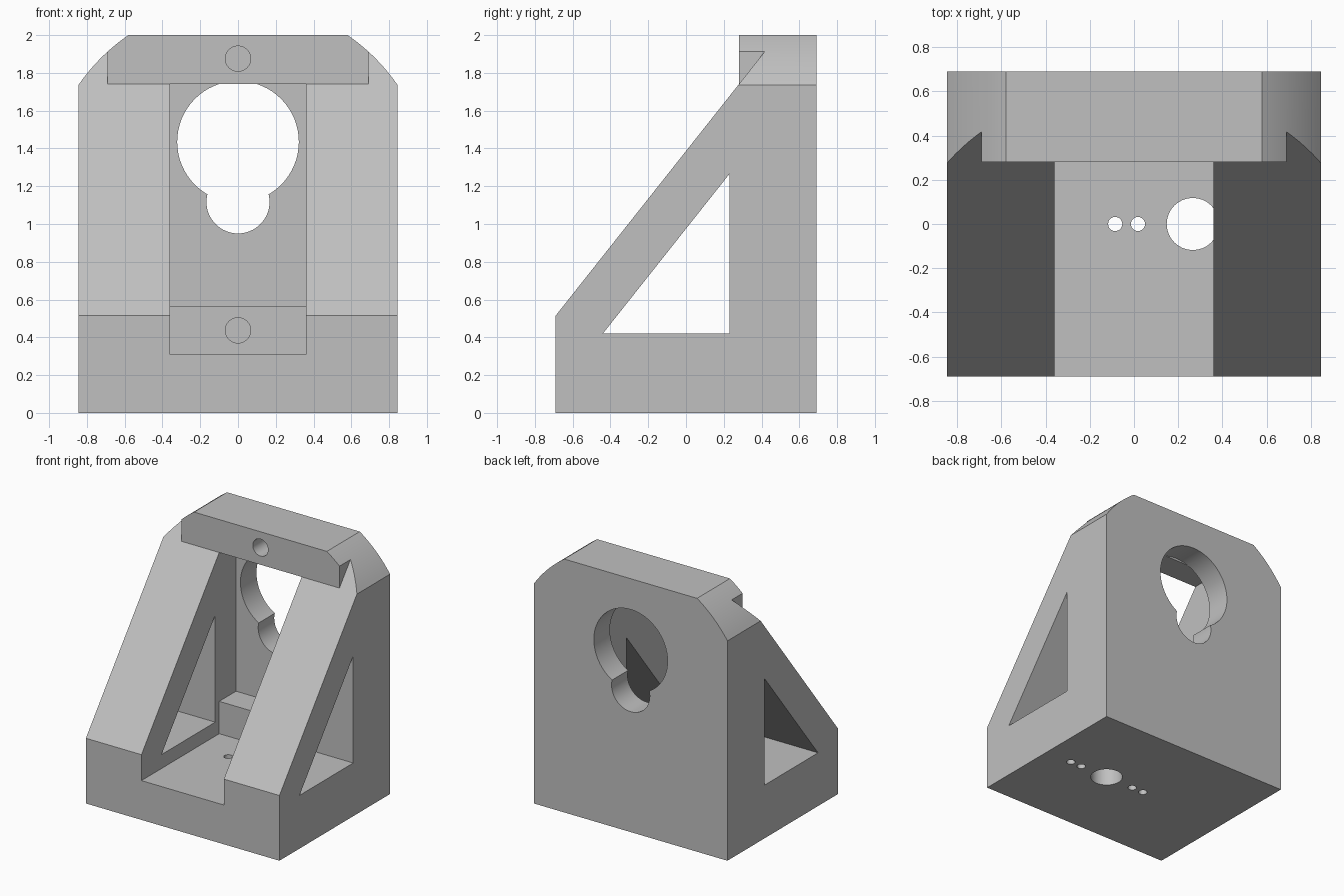
import bpy, bmesh, math
from mathutils import Vector

cube = bpy.data.objects.get("Cube")
if cube:
    bpy.data.objects.remove(cube, do_unlink=True)

grey = bpy.data.materials.new("plain grey")
grey.use_nodes = True
COLOUR = (0.53, 0.53, 0.53, 1)
grey.diffuse_color = COLOUR
grey.node_tree.nodes["Principled BSDF"].inputs["Base Color"].default_value = COLOUR


def prism(name, points, axis, start, end):
    """Extrude a 2D outline along one axis."""
    place = {"x": lambda u, v: (start, u, v),
             "y": lambda u, v: (u, start, v),
             "z": lambda u, v: (u, v, start)}[axis]
    bm = bmesh.new()
    face = bm.faces.new([bm.verts.new(place(u, v)) for u, v in points])
    out = bmesh.ops.extrude_face_region(bm, geom=[face])
    shift = Vector([end - start if a == axis else 0 for a in "xyz"])
    bmesh.ops.translate(bm, vec=shift, verts=[g for g in out["geom"] if isinstance(g, bmesh.types.BMVert)])
    bmesh.ops.recalc_face_normals(bm, faces=bm.faces)
    mesh = bpy.data.meshes.new(name)
    bm.to_mesh(mesh)
    bm.free()
    mesh.materials.append(grey)
    obj = bpy.data.objects.new(name, mesh)
    bpy.context.collection.objects.link(obj)
    return obj


def circle(u, v, r, n=48):
    return [(u + r * math.cos(2 * math.pi * i / n), v + r * math.sin(2 * math.pi * i / n))
            for i in range(n)]


def combine(target, other, operation):
    """Apply a boolean and discard the helper."""
    mod = target.modifiers.new("boolean", "BOOLEAN")
    mod.operation, mod.solver, mod.object = operation, "EXACT", other
    bpy.context.view_layer.objects.active = target
    bpy.ops.object.modifier_apply(modifier=mod.name)
    bpy.data.objects.remove(other, do_unlink=True)


# Sloped body, oversized and trimmed later by the front outline
BAR_Y, BAR_Z, SLOPE = 0.28, 1.74, 1.263
slope = lambda y: BAR_Z + SLOPE * (y - BAR_Y)
body = prism("bracket_body", [(-0.8, -0.1), (0.8, -0.1), (0.8, slope(0.8)), (-0.8, slope(-0.8))],
             "x", -0.9, 0.9)

# Top crossbar
bar = prism("top_bar", [(BAR_Y, BAR_Z), (0.75, 1.7), (0.75, 2.2), (BAR_Y, 2.2)], "x", -0.69, 0.69)
combine(body, bar, "UNION")

# Front outline with arced upper corners
R, CZ, W = 1.025, 1.155, 0.845
a0, a1 = math.acos(W / R), math.acos(0.58 / R)
arc = [(R * math.cos(a0 + (a1 - a0) * i / 12), CZ + R * math.sin(a0 + (a1 - a0) * i / 12))
       for i in range(12)] + [(0.58, 2.0)]
half = [(W, 0)] + arc
outline = prism("outline", half + [(-x, z) for x, z in reversed(half)], "y", -0.69, 0.69)
combine(body, outline, "INTERSECT")

# Central channel, leaving a step against the back wall
channel = prism("channel", [(-0.9, 0.31), (0.28, 0.31), (0.28, 0.565), (0.49, 0.565),
                            (0.49, BAR_Z), (-0.9, BAR_Z)], "x", -0.36, 0.36)
combine(body, channel, "DIFFERENCE")

# Triangular side windows
window = prism("window", [(-0.44, 0.42), (0.23, 0.42), (0.23, 1.265)], "x", -1, 1)
combine(body, window, "DIFFERENCE")

# Keyhole through the back wall
for z, r in ((1.435, 0.322), (1.117, 0.167)):
    combine(body, prism("keyhole", circle(0, z, r, 64), "y", 0.45 if r < 0.2 else 0.47, 0.8),
            "DIFFERENCE") if z + r < BAR_Z else combine(
        body, prism("keyhole", circle(0, z, r, 64), "y", 0.49, 0.8), "DIFFERENCE")

# Blind screw holes in the bar and the step
for z in (1.875, 0.437):
    combine(body, prism("screw_hole", circle(0, z, 0.067, 32), "y", 0.2, 0.55), "DIFFERENCE")

# Base holes: a large one flanked by pairs of small ones
for x, r in ((-0.085, 0.032), (0.018, 0.032), (0.266, 0.118), (0.512, 0.032), (0.613, 0.032)):
    combine(body, prism("base_hole", circle(x, 0, r, 32), "z", -0.1, 0.313), "DIFFERENCE")

bpy.ops.object.select_all(action="DESELECT")
body.select_set(True)
bpy.context.view_layer.objects.active = body
bpy.ops.object.shade_smooth_by_angle(angle=math.radians(25))
